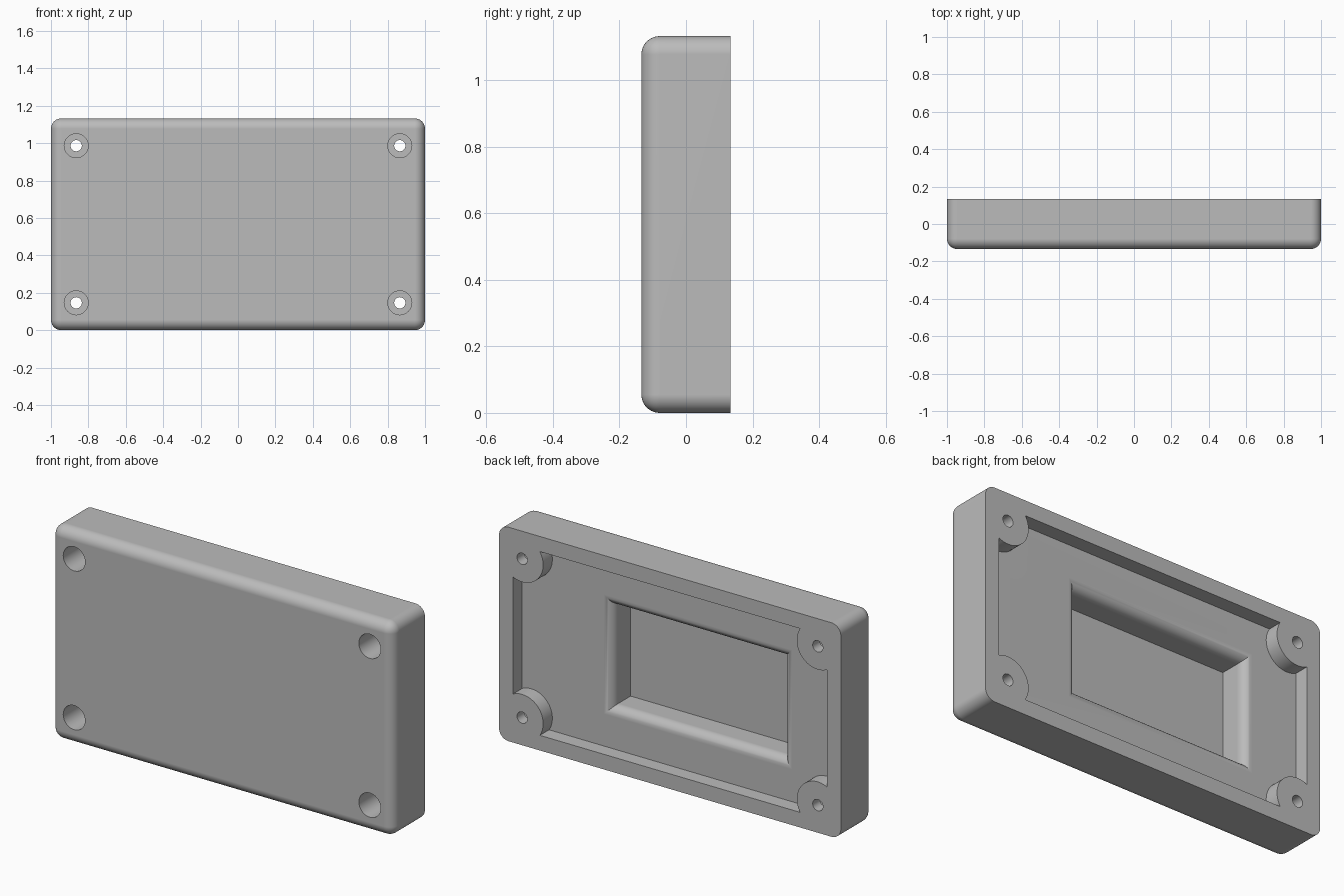
import bpy, bmesh, math
from mathutils import Matrix

if "Cube" in bpy.data.objects:
    bpy.data.objects.remove(bpy.data.objects["Cube"])

W, H, BACK = 1.0, 1.132, 0.134          # half width, height, half depth
WALL, FLOOR = 0.08, BACK - 0.077        # rim wall, cavity floor position
POCKET_FLOOR, LIP = -0.094, 0.05        # pocket bottom, rounded lip radius
HOLES = [(sx * 0.865, H / 2 + sz * 0.42) for sx in (-1, 1) for sz in (-1, 1)]

grey = bpy.data.materials.new("light_grey")
grey.use_nodes = True
grey.diffuse_color = (0.5, 0.5, 0.5, 1)
grey.node_tree.nodes["Principled BSDF"].inputs["Base Color"].default_value = (0.5, 0.5, 0.5, 1)


def make_object(name, bm):
    bmesh.ops.recalc_face_normals(bm, faces=bm.faces)
    mesh = bpy.data.meshes.new(name)
    bm.to_mesh(mesh)
    bm.free()
    mesh.materials.append(grey)
    obj = bpy.data.objects.new(name, mesh)
    bpy.context.collection.objects.link(obj)
    return obj


def cylinders(name, radius, y0, y1):
    """One upright-to-the-front cylinder at each screw position."""
    bm = bmesh.new()
    for x, z in HOLES:
        place = Matrix.Translation((x, (y0 + y1) / 2, z)) @ Matrix.Rotation(math.pi / 2, 4, 'X')
        bmesh.ops.create_cone(bm, cap_ends=True, segments=48, radius1=radius,
                              radius2=radius, depth=y1 - y0, matrix=place)
    return make_object(name, bm)


def subtract(target, cutter):
    cutter.hide_render = True
    mod = target.modifiers.new("cut", 'BOOLEAN')
    mod.operation, mod.solver, mod.object = 'DIFFERENCE', 'EXACT', cutter
    bpy.context.view_layer.objects.active = target
    bpy.ops.object.modifier_apply(modifier=mod.name)
    bpy.data.objects.remove(cutter)


# Body: block with rounded corners and front edges, square at the back
bm = bmesh.new()
bmesh.ops.create_cube(bm, size=1, matrix=Matrix.Translation((0, 0, H / 2))
                      @ Matrix.Diagonal((2 * W, 2 * BACK, H, 1)))
rounded = [e for e in bm.edges if any(v.co.y < 0 for v in e.verts)]
bmesh.ops.bevel(bm, geom=rounded, offset=0.055, segments=10, profile=0.5, affect='EDGES')
body = make_object("case_shell", bm)

# Cavity and pocket: rectangular rings lofted from the open back to the pocket floor
cavity = (-W + WALL, W - WALL, WALL, H - WALL)
pocket = (-0.61, 0.39, 0.3, H - 0.3)
rings = [(cavity, 0, BACK + 0.1), (cavity, 0, FLOOR)]
for i in range(11):
    a = math.pi / 2 * i / 10
    rings.append((pocket, LIP * (1 - math.sin(a)), FLOOR - LIP * (1 - math.cos(a))))
rings.append((pocket, 0, POCKET_FLOOR))

bm = bmesh.new()
loops = []
for (x0, x1, z0, z1), grow, y in rings:
    x0, x1, z0, z1 = x0 - grow, x1 + grow, z0 - grow, z1 + grow
    loops.append([bm.verts.new((x, y, z)) for x, z in ((x0, z0), (x1, z0), (x1, z1), (x0, z1))])
for lower, upper in zip(loops, loops[1:]):
    for k in range(4):
        n = (k + 1) % 4
        bm.faces.new((lower[k], lower[n], upper[n], upper[k]))
bm.faces.new(loops[0])
bm.faces.new(loops[-1])
cavity_cutter = make_object("cavity_cutter", bm)

# Corner screw posts stay solid inside the cavity
subtract(cavity_cutter, cylinders("post_cutter", 0.123, FLOOR - 0.05, BACK + 0.2))
subtract(body, cavity_cutter)

# Screw holes: wide counterbore from the front, narrow hole through to the back
subtract(body, cylinders("counterbore_cutter", 0.064, -BACK - 0.1, BACK - 0.06))
subtract(body, cylinders("screw_hole_cutter", 0.03, -BACK - 0.1, BACK + 0.1))

# Smooth the fillets and keep the flat faces flat
bpy.ops.object.select_all(action='DESELECT')
body.select_set(True)
bpy.context.view_layer.objects.active = body
bpy.ops.object.shade_smooth_by_angle(angle=math.radians(30))
weighted = body.modifiers.new("flat_faces", 'WEIGHTED_NORMAL')
weighted.keep_sharp = True
